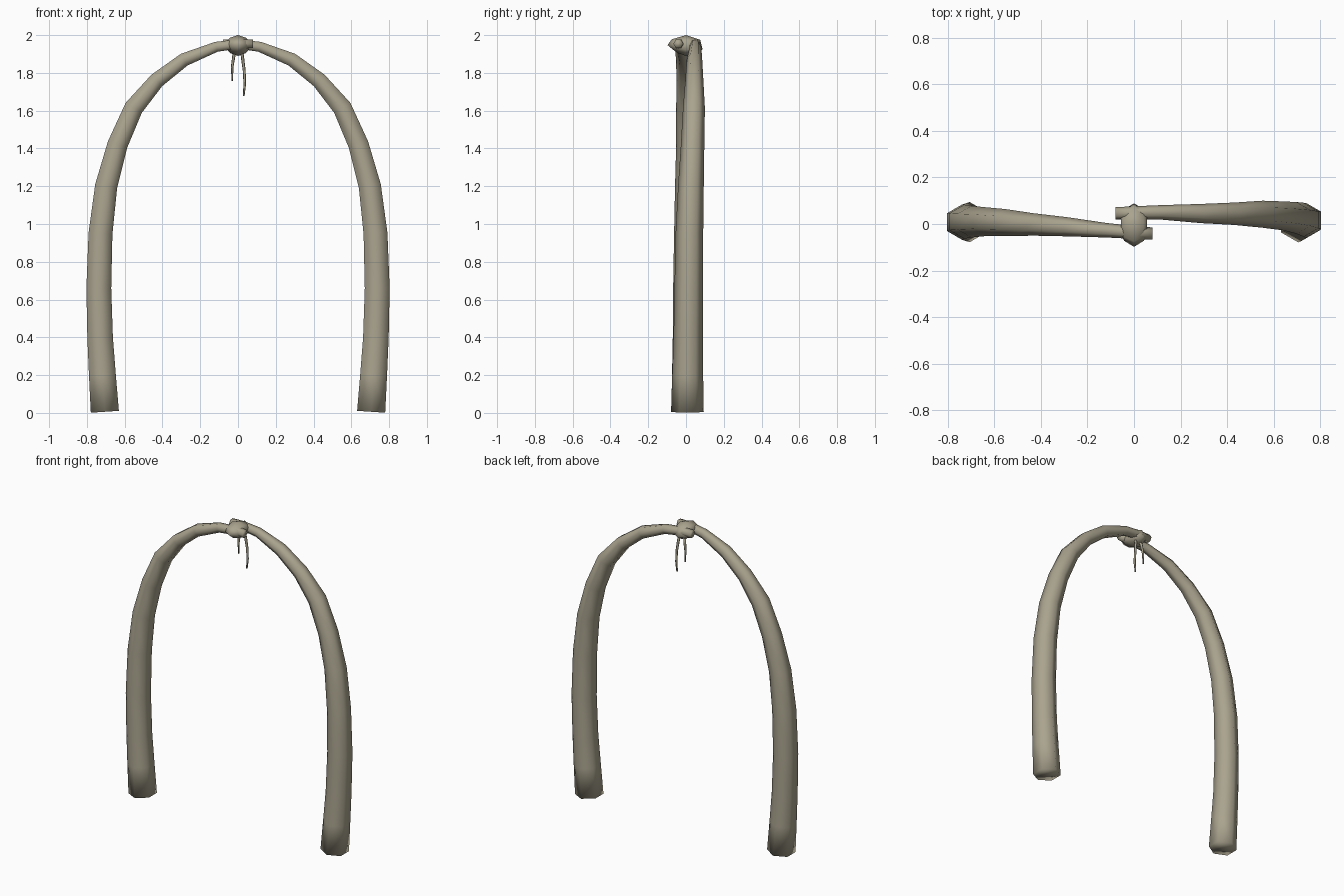
import bpy, bmesh, math
from mathutils import Vector

if "Cube" in bpy.data.objects:
    bpy.data.objects.remove(bpy.data.objects["Cube"])

wood = bpy.data.materials.new("weathered_wood")
wood.diffuse_color = (0.40, 0.367, 0.272, 1)
wood.use_nodes = True
wood.node_tree.nodes["Principled BSDF"].inputs["Base Color"].default_value = wood.diffuse_color


def loft(name, rings):
    """Skin a list of equal-length point rings and cap both ends."""
    bm = bmesh.new()
    rows = [[bm.verts.new(p) for p in ring] for ring in rings]
    n = len(rows[0])
    for a, b in zip(rows, rows[1:]):
        for i in range(n):
            j = (i + 1) % n
            bm.faces.new((a[i], a[j], b[j], b[i]))
    bm.faces.new(rows[0])
    bm.faces.new(rows[-1])
    bmesh.ops.recalc_face_normals(bm, faces=bm.faces)
    for f in bm.faces:
        f.smooth = True
    me = bpy.data.meshes.new(name)
    bm.to_mesh(me)
    bm.free()
    me.materials.append(wood)
    ob = bpy.data.objects.new(name, me)
    bpy.context.collection.objects.link(ob)
    return ob


def tube(name, pts, radii, sides=6):
    """Tapered tube along a path lying mostly in the xz plane."""
    pts = [Vector(p) for p in pts]
    side = Vector((0, 1, 0))
    rings = []
    for i, p in enumerate(pts):
        t = pts[min(i + 1, len(pts) - 1)] - pts[max(i - 1, 0)]
        t.y = 0
        across = side.cross(t.normalized())
        rings.append([p + radii[i] * (side * math.cos(a) + across * math.sin(a))
                      for a in (math.tau * k / sides for k in range(sides))])
    return loft(name, rings)


# Bent poles: shared arch (x, z, radius), each with its own sideways drift
arch = [(0.705, 0.006, 0.086), (0.718, 0.20, 0.082), (0.73, 0.40, 0.078),
        (0.737, 0.66, 0.076), (0.728, 0.95, 0.073), (0.698, 1.20, 0.068),
        (0.638, 1.42, 0.062), (0.552, 1.615, 0.058), (0.43, 1.76, 0.048),
        (0.285, 1.87, 0.041), (0.115, 1.938, 0.031), (0.0, 1.953, 0.028),
        (-0.08, 1.954, 0.026)]
left_y = [0.008, 0.008, 0.008, 0.008, 0.01, 0.01, 0.01, 0.006,
          -0.002, -0.012, -0.027, -0.036, -0.041]
right_y = [0.007, 0.009, 0.012, 0.015, 0.018, 0.026, 0.035, 0.042,
           0.044, 0.045, 0.05, 0.048, 0.046]
radii = [r for _, _, r in arch]
tube("left_pole", [(-x, y, z) for (x, z, _), y in zip(arch, left_y)], radii)
tube("right_pole", [(x, y, z) for (x, z, _), y in zip(arch, right_y)], radii)

# Binding knot around the crossing ends: scaled copies of one yz outline
outline = [(-0.098, 1.947), (-0.075, 1.978), (0.0, 2.0), (0.075, 1.975),
           (0.088, 1.925), (0.045, 1.90), (0.0, 1.89), (-0.05, 1.908)]
loft("binding_knot", [[(x, y * s, 1.948 + (z - 1.948) * s) for y, z in outline]
                      for x, s in ((-0.056, 0.45), (-0.042, 0.74), (0, 1),
                                   (0.042, 0.74), (0.056, 0.45))])

# Loose cord ends hanging under the knot
tube("short_cord", [(-0.015, 0.03, 1.93), (-0.022, 0.045, 1.89),
                    (-0.031, 0.05, 1.83), (-0.03, 0.052, 1.758)],
     [0.009, 0.009, 0.007, 0.004], 5)
tube("long_cord", [(0.015, 0.03, 1.93), (0.023, 0.045, 1.89),
                   (0.033, 0.05, 1.81), (0.036, 0.05, 1.74), (0.03, 0.05, 1.678)],
     [0.009, 0.009, 0.008, 0.007, 0.005], 5)
